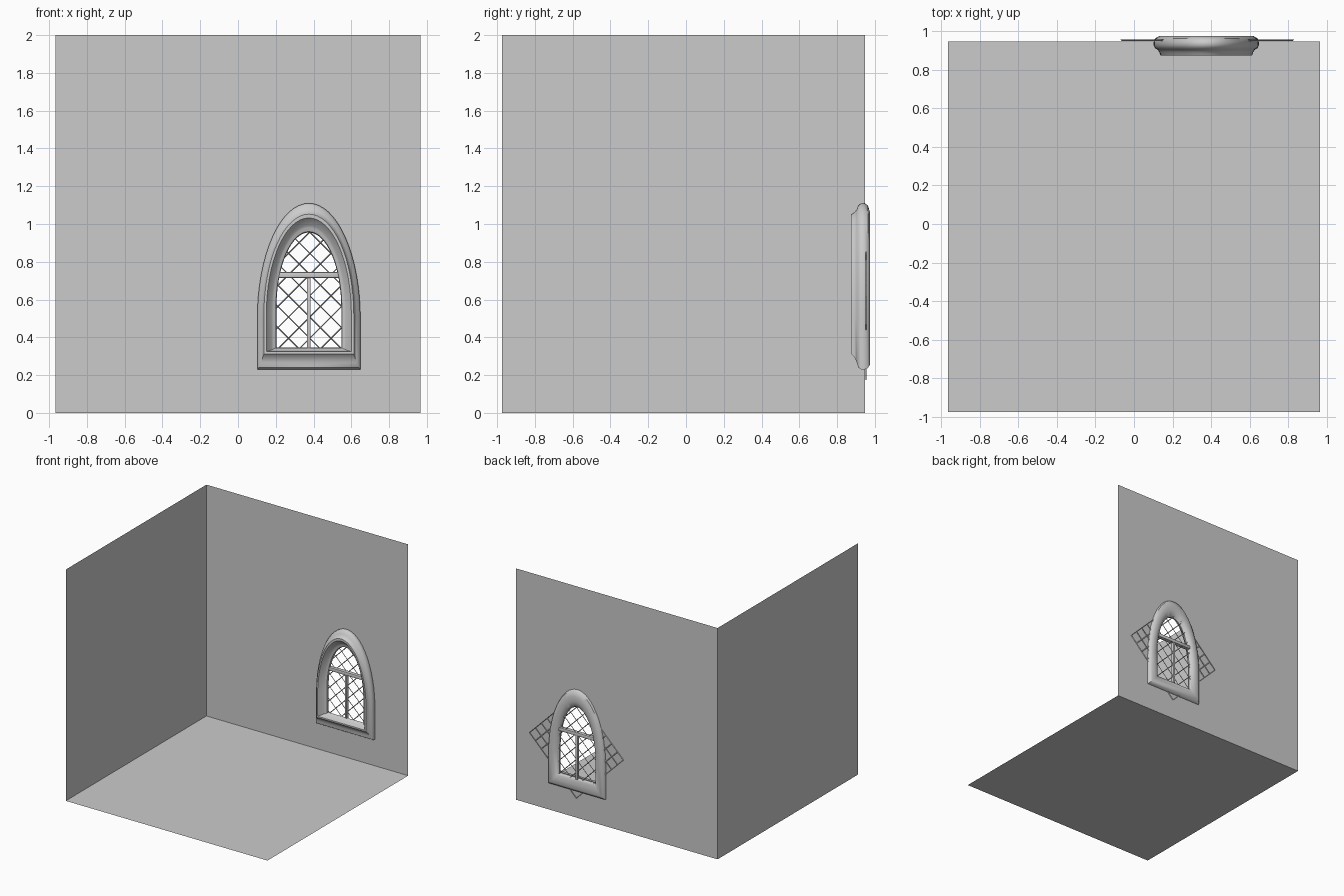
import bpy, bmesh, math
from mathutils import Matrix, Vector

if "Cube" in bpy.data.objects:
    bpy.data.objects.remove(bpy.data.objects["Cube"])

CX = 0.375            # window centre line
X0, X1 = -0.965, 0.965
Y0, Y1 = -0.975, 0.947


def finish(bm, name, smooth=False):
    me = bpy.data.meshes.new(name)
    bm.to_mesh(me)
    bm.free()
    ob = bpy.data.objects.new(name, me)
    bpy.context.collection.objects.link(ob)
    if smooth:
        bpy.ops.object.select_all(action='DESELECT')
        ob.select_set(True)
        bpy.context.view_layer.objects.active = ob
        bpy.ops.object.shade_smooth_by_angle(angle=math.radians(40))
    return ob


def quad(name, pts):
    bm = bmesh.new()
    bm.faces.new([bm.verts.new(p) for p in pts])
    return finish(bm, name)


def arch(hw, zb, zt, y, spring, n=32):
    """Closed loop: flat sill, straight jambs, elliptical head."""
    pts = [(CX - hw, y, zb), (CX + hw, y, zb)]
    for i in range(n + 1):
        a = math.pi * i / n
        pts.append((CX + hw * math.cos(a), y, spring + (zt - spring) * math.sin(a)))
    return pts


def box(name, x0, x1, y0, y1, z0, z1, bevel):
    bm = bmesh.new()
    size = Vector((x1 - x0, y1 - y0, z1 - z0))
    mid = Vector((x0 + x1, y0 + y1, z0 + z1)) / 2
    bmesh.ops.create_cube(bm, size=1, matrix=Matrix.Translation(mid) @ Matrix.Diagonal((*size, 1)))
    bmesh.ops.bevel(bm, geom=bm.edges[:], offset=bevel, segments=2, affect='EDGES', profile=0.5)
    return finish(bm, name, True)


# room: floor and left wall
quad("floor", [(X0, Y0, 0), (X1, Y0, 0), (X1, Y1, 0), (X0, Y1, 0)])
quad("left_wall", [(X0, Y0, 0), (X0, Y1, 0), (X0, Y1, 2), (X0, Y0, 2)])

# back wall with the arched opening
bm = bmesh.new()
for loop in ([(X0, Y1, 0), (X1, Y1, 0), (X1, Y1, 2), (X0, Y1, 2)],
             arch(0.21, 0.30, 1.01, Y1, 0.53)):
    vs = [bm.verts.new(p) for p in loop]
    for a, b in zip(vs, vs[1:] + vs[:1]):
        bm.edges.new((a, b))
bmesh.ops.triangle_fill(bm, use_beauty=True, use_dissolve=False,
                        edges=bm.edges[:], normal=(0, -1, 0))
finish(bm, "back_wall")

# moulded window frame: nested arches (half width, sill z, crown z, y)
profile = [
    (0.172, 0.345, 0.955, 0.945), (0.185, 0.330, 0.970, 0.965),
    (0.212, 0.295, 1.010, 0.975), (0.245, 0.258, 1.060, 0.975),
    (0.266, 0.237, 1.098, 0.963), (0.273, 0.230, 1.110, 0.945),
    (0.273, 0.230, 1.110, 0.928), (0.266, 0.240, 1.100, 0.912),
    (0.252, 0.268, 1.078, 0.904), (0.244, 0.295, 1.062, 0.892),
    (0.238, 0.312, 1.052, 0.874), (0.225, 0.324, 1.032, 0.874),
    (0.196, 0.334, 0.992, 0.918), (0.188, 0.338, 0.980, 0.922),
    (0.175, 0.343, 0.960, 0.928),
]
bm = bmesh.new()
rings = []
for hw, zb, zt, y in profile:
    spring = 0.55 - 0.05 * (hw - 0.172) / 0.101
    rings.append([bm.verts.new(p) for p in arch(hw, zb, zt, y, spring)])
for r, s in zip(rings, rings[1:] + rings[:1]):
    for i in range(len(r)):
        j = (i + 1) % len(r)
        bm.faces.new((r[i], r[j], s[j], s[i]))
bmesh.ops.recalc_face_normals(bm, faces=bm.faces[:])
finish(bm, "window_frame", True)

# glazing bars
box("transom", CX - 0.172, CX + 0.172, 0.93, 0.965, 0.715, 0.745, 0.005)
box("mullion", CX - 0.010, CX + 0.010, 0.935, 0.962, 0.335, 0.725, 0.004)

# diagonal lead lattice, a square grid turned 45 degrees
bm = bmesh.new()
m = (Matrix.Translation((0.38, 0.953, 0.62)) @ Matrix.Rotation(math.pi / 2, 4, 'X')
     @ Matrix.Rotation(math.pi / 4, 4, 'Z'))
bmesh.ops.create_grid(bm, x_segments=8, y_segments=8, size=0.318, matrix=m)
lattice = finish(bm, "lead_lattice")
wire = lattice.modifiers.new("wire", 'WIREFRAME')
wire.thickness = 0.007
